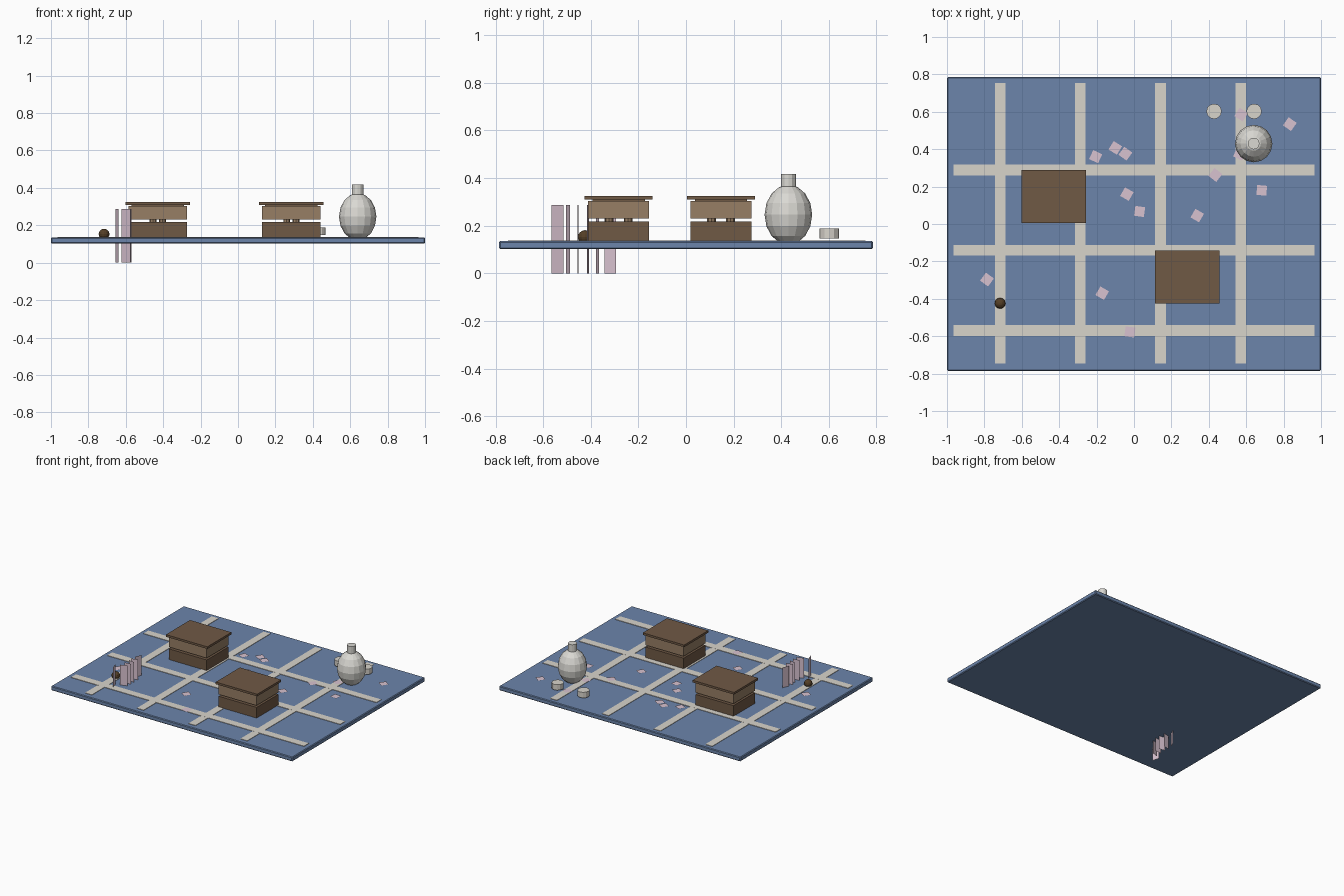
import bpy, bmesh, math
from mathutils import Matrix, Vector

if "Cube" in bpy.data.objects:
    bpy.data.objects.remove(bpy.data.objects["Cube"])


def mat(name, r, g, b):
    m = bpy.data.materials.new(name)
    m.diffuse_color = (r, g, b, 1)
    m.use_nodes = True
    m.node_tree.nodes["Principled BSDF"].inputs["Base Color"].default_value = m.diffuse_color
    return m


BLUE = mat("blue_cloth", .15, .235, .41)
CREAM = mat("cream", .69, .66, .60)
PALE = mat("pale_glaze", .70, .69, .65)
PINK = mat("pink", .69, .54, .63)
DARK = mat("dark_wood", .16, .10, .06)
LIGHT = mat("light_wood", .31, .21, .13)
NUT = mat("nut_brown", .09, .05, .02)


def finish(name, bm, material):
    me = bpy.data.meshes.new(name)
    bm.to_mesh(me)
    bm.free()
    ob = bpy.data.objects.new(name, me)
    me.materials.append(material)
    bpy.context.collection.objects.link(ob)
    return ob


def box(name, cx, cy, sx, sy, z0, z1, material):
    bm = bmesh.new()
    m = Matrix.Translation((cx, cy, (z0 + z1) / 2)) @ Matrix.Diagonal((sx, sy, z1 - z0, 1))
    bmesh.ops.create_cube(bm, size=1, matrix=m)
    return finish(name, bm, material)


def cylinder(name, cx, cy, r, z0, z1, sides, material):
    bm = bmesh.new()
    bmesh.ops.create_cone(bm, cap_ends=True, segments=sides, radius1=r, radius2=r,
                          depth=z1 - z0, matrix=Matrix.Translation((cx, cy, (z0 + z1) / 2)))
    return finish(name, bm, material)


def ball(name, cx, cy, cz, r, rz, u, v, material):
    bm = bmesh.new()
    m = Matrix.Translation((cx, cy, cz)) @ Matrix.Diagonal((r, r, rz, 1))
    bmesh.ops.create_uvsphere(bm, u_segments=u, v_segments=v, radius=1, matrix=m)
    return finish(name, bm, material)


# blanket with woven stripes
blanket = box("blanket", 0, 0, 2, 1.57, .102, .135, BLUE)
bev = blanket.modifiers.new("edge", 'BEVEL')
bev.width = .005
bev.segments = 1
for i in range(4):
    box("long_stripe", -.716 + i * .429, .003, .057, 1.5, .130, .138, CREAM)
for i in range(3):
    box("cross_stripe", 0, .289 - i * .429, 1.93, .057, .130, .1383, CREAM)

# two stacked lunch boxes
for cx, cy in ((-.429, .147), (.285, -.283)):
    box("lower_tier", cx, cy, .314, .257, .137, .217, DARK)
    box("upper_tier", cx, cy, .314, .257, .231, .303, LIGHT)
    box("box_lid", cx, cy, .343, .285, .309, .325, DARK)
    box("lid_seat", cx, cy, .28, .22, .30, .312, DARK)
    for dx in (-.025, .025):
        for dy in (-.04, .04):
            cylinder("food_piece", cx + dx, cy + dy, .018, .21, .235, 8, LIGHT)

# bottle and cups
ball("bottle_body", .64, .43, .246, .1, .126, 16, 8, PALE)
cylinder("bottle_neck", .64, .43, .031, .355, .418, 12, PALE)
for x in (.428, .642):
    cylinder("cup", x, .602, .041, .147, .189, 12, CREAM)

# small round sweet
ball("round_sweet", -.716, -.424, .153, .029, .028, 12, 8, NUT)

# scattered square petals
petals = [(-.205, .36), (-.1, .407), (-.046, .376), (-.038, .16), (.03, .067),
          (.338, .045), (.435, .262), (.683, .18), (.833, .534), (.565, .375),
          (.573, .585), (-.786, -.297), (-.17, -.37), (-.022, -.577)]
for i, (x, y) in enumerate(petals):
    bm = bmesh.new()
    ang = math.radians((-25, -32, -36, -30, -8, -30, -38, -5, -35)[i % 9])
    m = Matrix.Translation((x, y, .1395)) @ Matrix.Rotation(ang, 4, 'Z')
    bmesh.ops.create_grid(bm, x_segments=1, y_segments=1, size=.0265, matrix=m)
    finish("petal", bm, PINK)

# thin upright strips: centre and half-extent in plan
strips = [(-.648, -.540, -.008, .025), (-.600, -.495, .024, .008),
          (-.596, -.454, .025, .002), (-.594, -.412, .025, -.004),
          (-.597, -.372, .025, .006), (-.604, -.318, .010, .025)]
for x, y, dx, dy in strips:
    bm = bmesh.new()
    pts = [(-1, 0), (1, 0), (1, .287), (-1, .287)]
    bm.faces.new([bm.verts.new((x + s * dx, y + s * dy, z)) for s, z in pts])
    finish("upright_strip", bm, PINK)
